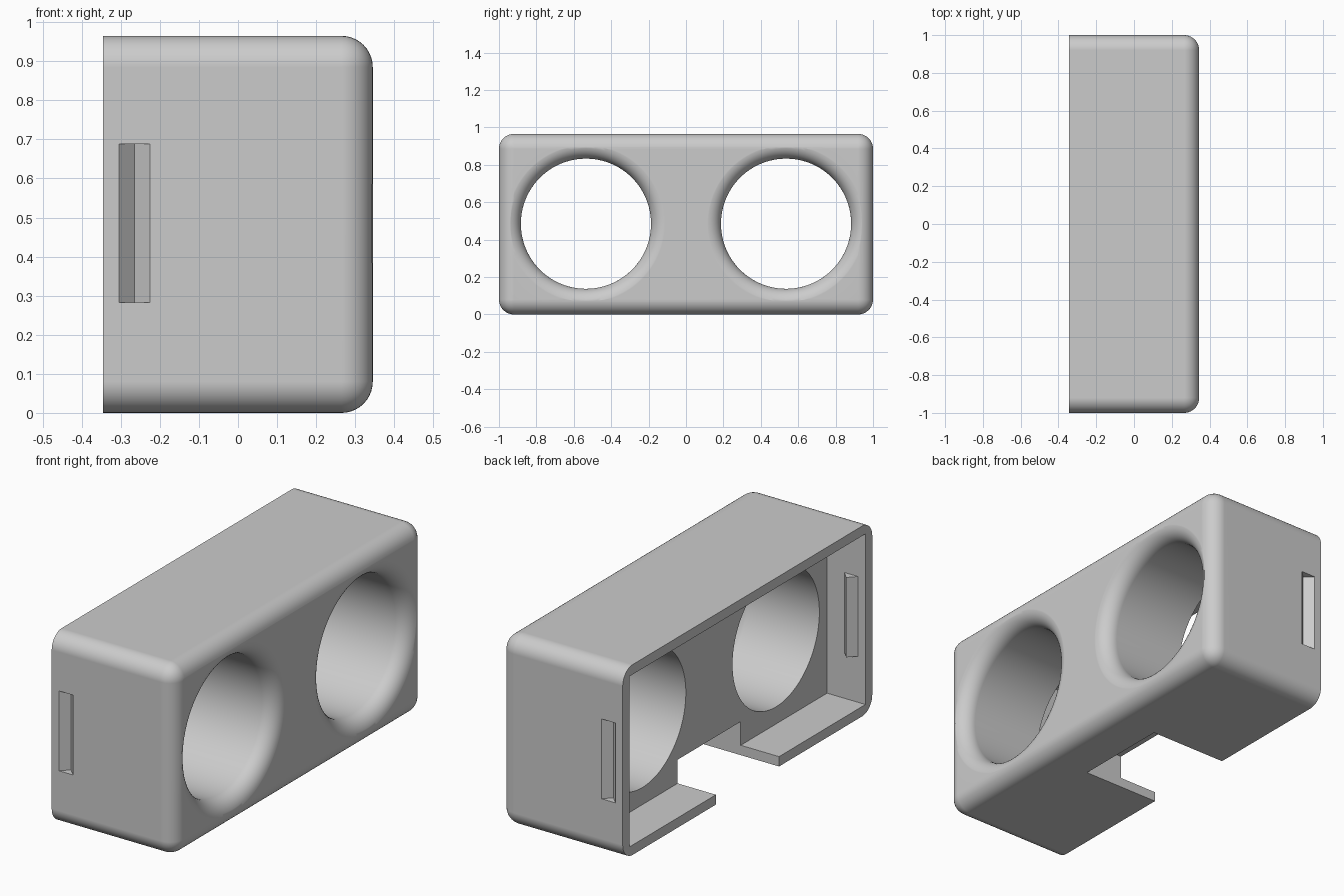
import bpy, bmesh, math
from mathutils import Matrix

old = bpy.data.objects.get("Cube")
if old:
    bpy.data.objects.remove(old, do_unlink=True)

HX, HY, H = 0.345, 1.0, 0.965     # half depth, half width, height
R = 0.08                          # rounding radius
WALL = 0.055
HOLE_R, HOLE_Y, MID = 0.348, 0.535, 0.485
BACK = -0.13                      # inner face of the thick front block

grey = bpy.data.materials.new("light grey plastic")
grey.use_nodes = True
colour = (0.6, 0.6, 0.6, 1)
grey.diffuse_color = colour
grey.node_tree.nodes["Principled BSDF"].inputs["Base Color"].default_value = colour


def finish(bm, name):
    bmesh.ops.recalc_face_normals(bm, faces=bm.faces[:])
    mesh = bpy.data.meshes.new(name)
    bm.to_mesh(mesh)
    bm.free()
    mesh.materials.append(grey)
    ob = bpy.data.objects.new(name, mesh)
    bpy.context.collection.objects.link(ob)
    return ob


def box_mesh(lo, hi):
    bm = bmesh.new()
    bmesh.ops.create_cube(bm, size=1)
    for v in bm.verts:
        v.co = [(a + b) / 2 + c * (b - a) for a, b, c in zip(lo, hi, v.co)]
    return bm


def ridge(name, y0, depth, side):
    """Vertical wedge: its base sits at y0 and its tip points to the middle."""
    bm = bmesh.new()
    pts = [(-0.305, y0), (-0.225, y0), (-0.265, y0 - depth)]
    if depth > 0.045:             # keep 45 degree flanks on the overshooting cutter
        pts = [(-0.315, y0), (-0.215, y0), (-0.265, y0 - depth)]
    face = bm.faces.new([bm.verts.new((x, side * y, 0.283)) for x, y in pts])
    out = bmesh.ops.extrude_face_region(bm, geom=[face])
    for v in out["geom"]:
        if isinstance(v, bmesh.types.BMVert):
            v.co.z = 0.688
    return finish(bm, name)


def hole_cutter(side):
    """Straight bore with a rounded flare at the outer face."""
    arc = [(HX - R + 0.0005 + R * math.sin(t), HOLE_R + R * (1 - math.cos(t)))
           for t in (math.pi / 2 * i / 10 for i in range(11))]
    profile = [(-0.5, 0), (-0.5, HOLE_R)] + arc + [(0.5, HOLE_R + R), (0.5, 0)]
    bm = bmesh.new()
    vs = [bm.verts.new((x, 0, r)) for x, r in profile]
    es = [bm.edges.new(p) for p in zip(vs, vs[1:])]
    bmesh.ops.spin(bm, geom=vs + es, axis=(1, 0, 0), cent=(0, 0, 0),
                   angle=math.tau, steps=96, use_merge=True)
    bmesh.ops.remove_doubles(bm, verts=bm.verts[:], dist=1e-5)
    bmesh.ops.transform(bm, verts=bm.verts[:],
                        matrix=Matrix.Translation((0, side * HOLE_Y, MID)))
    return finish(bm, "hole_cutter")


# Outer block, rounded everywhere except around the open side
bm = box_mesh((-HX, -HY, 0), (HX, HY, H))
edges = [e for e in bm.edges if any(v.co.x > 0 for v in e.verts)]
bmesh.ops.bevel(bm, geom=edges, offset=R, segments=10, profile=0.5, affect='EDGES')
housing = finish(bm, "housing")

# Cavity, cable notch, bores and outer grooves
cutters = [
    finish(box_mesh((-0.6, WALL - HY, 0.05), (BACK, HY - WALL, H - 0.05)), "cavity_cutter"),
    finish(box_mesh((-0.6, -0.253, -0.1), (0.085, 0.253, 0.17)), "notch_cutter"),
]
for s in (-1, 1):
    cutters += [hole_cutter(s), ridge("groove_cutter", HY + 0.01, 0.05, s)]

for c in cutters:
    mod = housing.modifiers.new("cut", 'BOOLEAN')
    mod.operation = 'DIFFERENCE'
    mod.solver = 'EXACT'
    mod.object = c
    c.hide_render = True

# Bake the cuts and drop the cutters
bpy.context.view_layer.update()
deps = bpy.context.evaluated_depsgraph_get()
cut_mesh = bpy.data.meshes.new_from_object(housing.evaluated_get(deps))
housing.modifiers.clear()
housing.data = cut_mesh
cut_mesh.materials.clear()
cut_mesh.materials.append(grey)
for c in cutters:
    bpy.data.objects.remove(c, do_unlink=True)

# Smooth fillets and bores, flat planes
bpy.ops.object.select_all(action='DESELECT')
housing.select_set(True)
bpy.context.view_layer.objects.active = housing
bpy.ops.object.shade_smooth_by_angle(angle=math.radians(30))
weighted = housing.modifiers.new("flat planes", 'WEIGHTED_NORMAL')
weighted.keep_sharp = True

# Snap ridges inside the end walls
for s, name in ((-1, "front_snap_ridge"), (1, "rear_snap_ridge")):
    ridge(name, HY - WALL + 0.002, 0.042, s)
